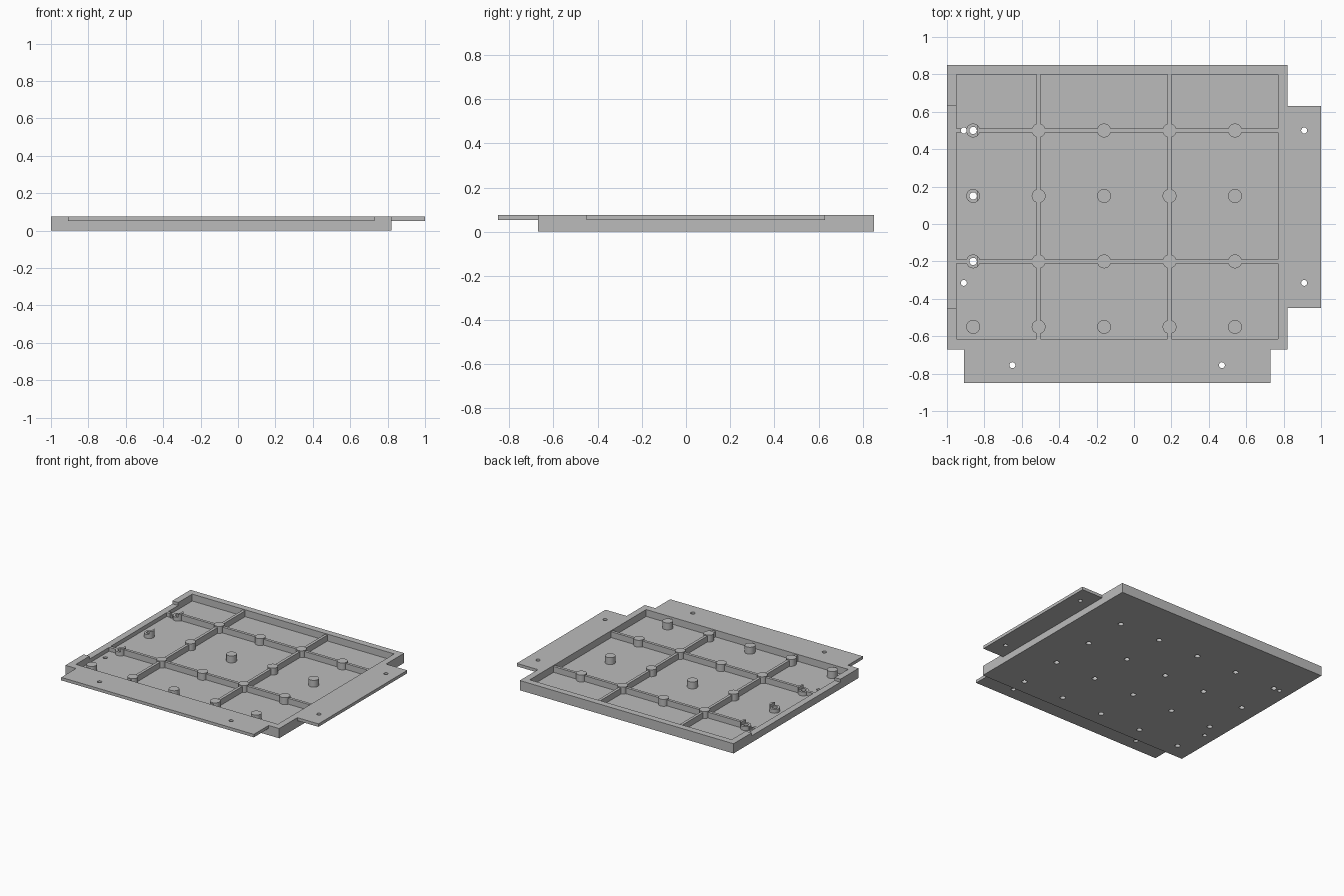
import bpy
import bmesh
from mathutils import Matrix, Vector

if "Cube" in bpy.data.objects:
    bpy.data.objects.remove(bpy.data.objects["Cube"])

TOP = 0.075       # upper face of walls, flanges and posts
FLOOR = 0.022     # thickness of the tray floor
LEDGE = 0.052     # underside of the flanges, height of the lowered wall

grey = bpy.data.materials.new("plain grey")
grey.use_nodes = True
grey.diffuse_color = (0.5, 0.5, 0.5, 1)
grey.node_tree.nodes["Principled BSDF"].inputs["Base Color"].default_value = (0.5, 0.5, 0.5, 1)


def add_box(bm, low, high):
    low, high = Vector(low), Vector(high)
    place = Matrix.Translation((low + high) / 2) @ Matrix.Diagonal((*(high - low), 1))
    bmesh.ops.create_cube(bm, size=1, matrix=place)


def add_rod(bm, x, y, radius, low, high):
    bmesh.ops.create_cone(bm, cap_ends=True, segments=32, radius1=radius, radius2=radius,
                          depth=high - low, matrix=Matrix.Translation((x, y, (low + high) / 2)))


def finish(bm, name):
    mesh = bpy.data.meshes.new(name)
    bm.to_mesh(mesh)
    bm.free()
    mesh.materials.append(grey)
    obj = bpy.data.objects.new(name, mesh)
    bpy.context.collection.objects.link(obj)
    return obj


def box(name, low, high):
    bm = bmesh.new()
    add_box(bm, low, high)
    return finish(bm, name)


def rods(name, spots, radius, low, high):
    bm = bmesh.new()
    for x, y in spots:
        add_rod(bm, x, y, radius, low, high)
    return finish(bm, name)


def cut(obj, *cutters):
    for cutter in cutters:
        mod = obj.modifiers.new(cutter.name, "BOOLEAN")
        mod.operation = "DIFFERENCE"
        mod.solver = "EXACT"
        mod.object = cutter
        cutter.hide_render = True
        cutter.hide_set(True)


# Grid of support posts and the screw positions
post_x = [-0.86 + 0.35 * i for i in range(5)]
post_y = [0.5 - 0.35 * i for i in range(4)]
spots = [(x, y) for x in post_x for y in post_y]
screws = [(-0.91, 0.5), (-0.91, -0.315), (0.91, 0.5), (0.91, -0.315),
          (-0.65, -0.755), (0.47, -0.755)]

# Cutters: pocket, lowered left side, screw holes and blind holes in the posts
pocket = box("pocket_cutter", (-0.95, -0.615, FLOOR), (0.77, 0.80, 0.2))
notch = box("notch_cutter", (-1.1, -0.45, LEDGE), (-0.84, 0.63, 0.2))
screw_holes = rods("screw_hole_cutter", screws, 0.016, -0.1, 0.2)
post_holes = rods("post_hole_cutter", spots, 0.0195, -0.1, 0.062)

# Tray floor with its surrounding wall
tray = box("tray", (-1, -0.67, 0), (0.82, 0.85, TOP))
cut(tray, pocket, notch, screw_holes, post_holes)

# Overhanging flanges
side_flange = box("side_flange", (0.82, -0.45, LEDGE), (1, 0.63, TOP))
front_flange = box("front_flange", (-0.91, -0.85, LEDGE), (0.73, -0.67, TOP))
for flange in (side_flange, front_flange):
    cut(flange, screw_holes)

# Stiffening ribs across the floor
RIB = 0.011
for i, x in enumerate((post_x[1], post_x[3])):
    rib = box(f"long_rib_{i + 1}", (x - RIB, -0.615, FLOOR), (x + RIB, 0.80, 0.067))
    cut(rib, post_holes)
for i, y in enumerate((post_y[0], post_y[2])):
    rib = box(f"cross_rib_{i + 1}", (-0.95, y - RIB, FLOOR), (0.77, y + RIB, 0.067))
    cut(rib, notch, screw_holes, post_holes)

# Support posts
posts = rods("support_posts", spots, 0.037, FLOOR, TOP)
cut(posts, notch, post_holes)
bpy.context.view_layer.objects.active = posts
for obj in bpy.context.view_layer.objects:
    obj.select_set(obj == posts)
bpy.ops.object.shade_smooth_by_angle()
